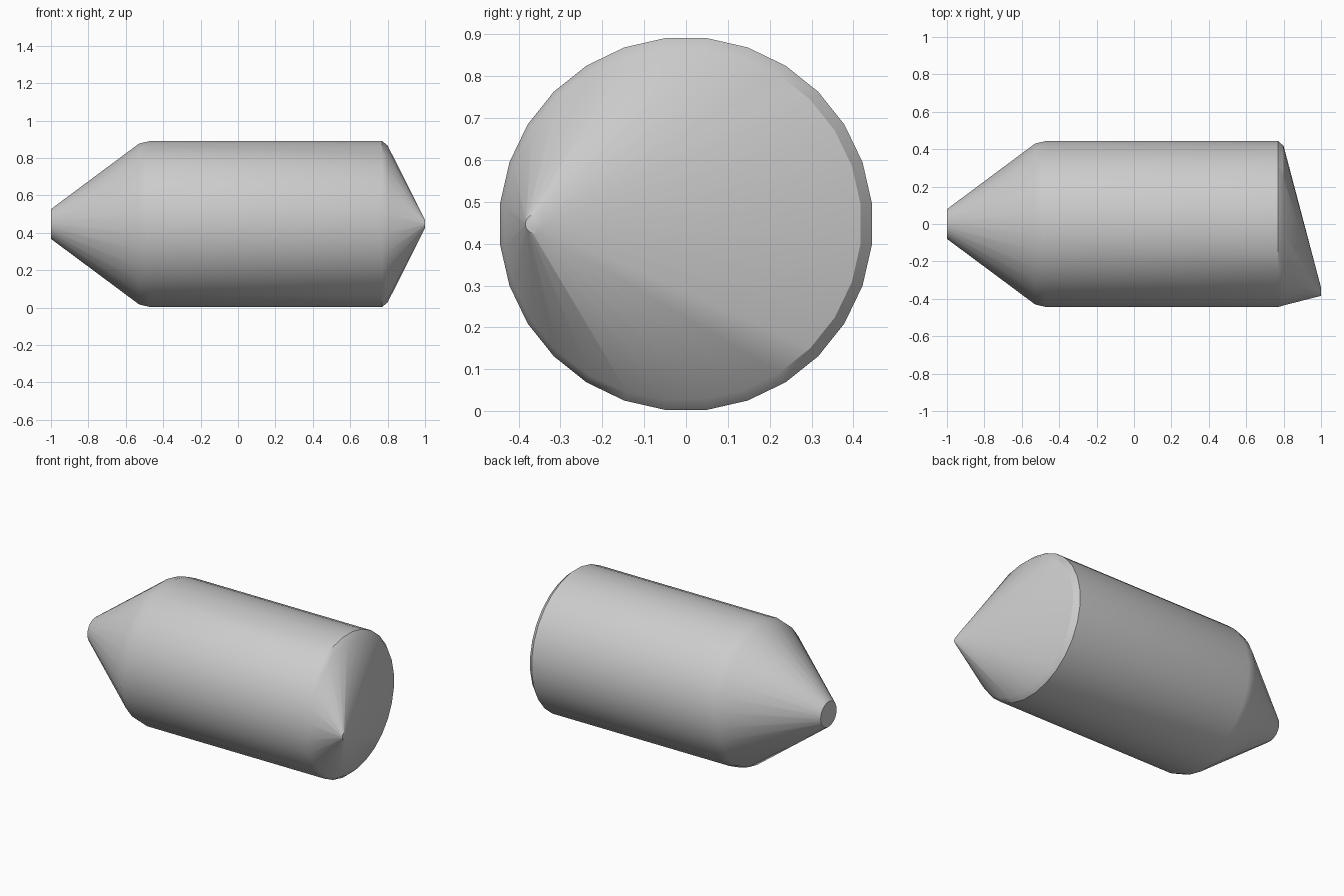
import bpy, bmesh, math

cube = bpy.data.objects.get("Cube")
if cube:
    bpy.data.objects.remove(cube, do_unlink=True)

SIDES = 28
RADIUS = 0.447

grey = bpy.data.materials.new("plain grey")
grey.use_nodes = True
colour = (0.6, 0.6, 0.6, 1)
grey.diffuse_color = colour
grey.node_tree.nodes["Principled BSDF"].inputs["Base Color"].default_value = colour


def ring(bm, x, radius, y=0.0, flare=0.0):
    """Ring across the long axis; flare widens its front side."""
    verts = []
    for i in range(SIDES):
        a = 2 * math.pi * (i + 0.5) / SIDES
        r = radius + flare * max(0, -math.cos(a))
        verts.append(bm.verts.new((x, y + r * math.cos(a), RADIUS + r * math.sin(a))))
    return verts


bm = bmesh.new()
rings = [
    ring(bm, -1.0, 0.08),                 # blunt tail
    ring(bm, -0.53, 0.432),               # end of the tail cone
    ring(bm, -0.47, RADIUS),              # start of the barrel
    ring(bm, 0.77, RADIUS),               # end of the barrel
    ring(bm, 0.80, 0.42, flare=0.018),    # rim, fading out at the front
    ring(bm, 1.0, 0.022, y=-0.362),       # off-centre nose tip
]
for a, b in zip(rings, rings[1:]):
    for i in range(SIDES):
        j = (i + 1) % SIDES
        bm.faces.new((a[i], a[j], b[j], b[i]))
bm.faces.new(rings[0])
bm.faces.new(rings[-1])
bmesh.ops.recalc_face_normals(bm, faces=bm.faces)

mesh = bpy.data.meshes.new("capsule_body")
bm.to_mesh(mesh)
bm.free()
mesh.materials.append(grey)
body = bpy.data.objects.new("capsule_body", mesh)
bpy.context.collection.objects.link(body)

# Smooth sides with crisp ends
bpy.ops.object.select_all(action='DESELECT')
body.select_set(True)
bpy.context.view_layer.objects.active = body
bpy.ops.object.shade_smooth_by_angle(angle=math.radians(30))
